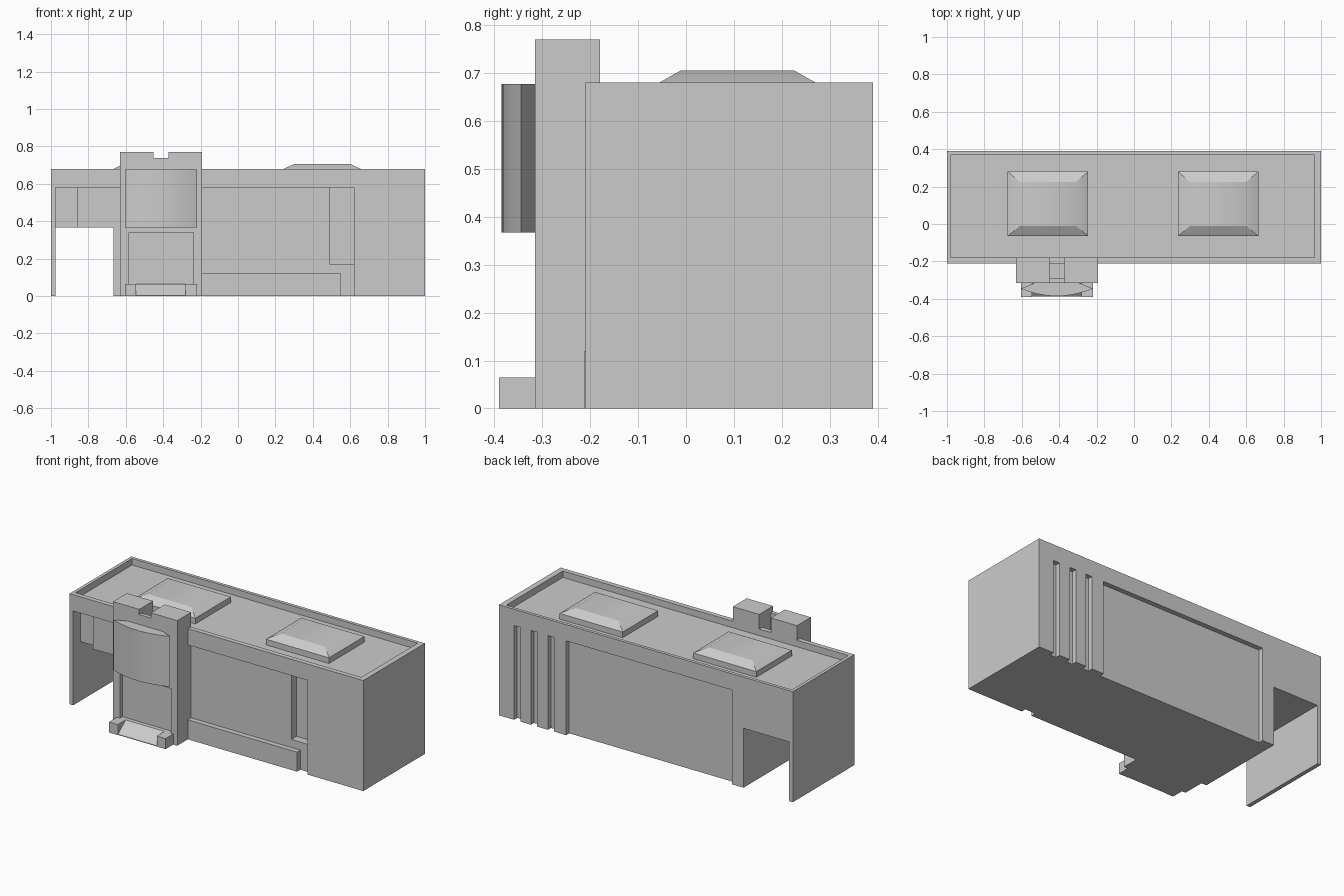
import bpy, bmesh, math

scene_cube = bpy.data.objects.get("Cube")
if scene_cube:
    bpy.data.objects.remove(scene_cube, do_unlink=True)

GREY = (0.6, 0.6, 0.6, 1)
mat = bpy.data.materials.new("light grey")
mat.use_nodes = True
mat.diffuse_color = GREY
mat.node_tree.nodes["Principled BSDF"].inputs["Base Color"].default_value = GREY


def add_object(name, bm):
    bmesh.ops.recalc_face_normals(bm, faces=bm.faces[:])
    mesh = bpy.data.meshes.new(name)
    bm.to_mesh(mesh)
    bm.free()
    mesh.materials.append(mat)
    obj = bpy.data.objects.new(name, mesh)
    bpy.context.collection.objects.link(obj)
    return obj


def box(name, xs, ys, zs):
    bm = bmesh.new()
    bmesh.ops.create_cube(bm, size=1)
    for v in bm.verts:
        v.co = [r[0] if c < 0 else r[1] for c, r in zip(v.co, (xs, ys, zs))]
    return add_object(name, bm)


def prism(name, points, vector):
    """Extrude a closed outline of 3D points along a vector."""
    bm = bmesh.new()
    face = bm.faces.new([bm.verts.new(p) for p in points])
    ext = bmesh.ops.extrude_face_region(bm, geom=[face], use_keep_orig=True)
    bmesh.ops.translate(bm, vec=vector,
                        verts=[g for g in ext["geom"] if isinstance(g, bmesh.types.BMVert)])
    return add_object(name, bm)


def activate(obj):
    bpy.ops.object.select_all(action="DESELECT")
    obj.select_set(True)
    bpy.context.view_layer.objects.active = obj


def carve(obj, xs, ys, zs):
    cutter = box("cutter", xs, ys, zs)
    cutter.hide_render = True
    activate(obj)
    mod = obj.modifiers.new("carve", "BOOLEAN")
    mod.operation, mod.solver, mod.object = "DIFFERENCE", "EXACT", cutter
    bpy.ops.object.modifier_apply(modifier=mod.name)
    bpy.data.objects.remove(cutter, do_unlink=True)


FRONT, BACK, TOP = -0.21, 0.39, 0.68
OUT = 0.6      # safely outside the building
LINTEL = 0.58

# Main building: sunken roof, drive-through passage, shallow wall recesses
body = box("building_body", (-1, 1), (FRONT, BACK), (0, TOP))
carve(body, (-0.98, 0.965), (-0.18, 0.37), (0.64, 1))
carve(body, (-0.975, -0.665), (-OUT, OUT), (-0.1, 0.365))
carve(body, (-0.975, 0.62), (-OUT, FRONT + 0.03), (-0.1, LINTEL))
carve(body, (-0.975, -0.86), (-OUT, FRONT + 0.07), (0.3, LINTEL))
carve(body, (0.49, 0.62), (-OUT, FRONT + 0.08), (0.17, LINTEL))
carve(body, (-0.585, 0.543), (BACK - 0.03, OUT), (-0.1, LINTEL))
for x in (0.64, 0.755, 0.87):
    carve(body, (x - 0.015, x + 0.027), (BACK - 0.03, OUT), (-0.1, LINTEL))

# Low wall along the front
box("front_low_wall", (-0.2, 0.55), (-0.212, -0.175), (0, 0.12))

# Entrance tower with split top and recessed doorway
tower = box("entrance_tower", (-0.63, -0.193), (-0.315, -0.18), (0, 0.77))
carve(tower, (-0.452, -0.372), (-OUT, 0), (0.738, 1))
carve(tower, (-0.452, -0.372), (-0.29, 0), (0.64, 1))
carve(tower, (-0.583, -0.237), (-OUT, -0.29), (0.065, 0.34))

# Bowed sign panel with chamfered back
CX, HALF = -0.4125, 0.1925
outline = [(CX + HALF * t / 6, -0.345 - 0.04 * (1 - (t / 6) ** 2), 0.367)
           for t in range(-6, 7)]
outline += [(CX + HALF - 0.075, -0.315, 0.367), (CX - HALF + 0.075, -0.315, 0.367)]
sign = prism("bowed_sign_panel", outline, (0, 0, 0.31))
activate(sign)
bpy.ops.object.shade_smooth_by_angle(angle=math.radians(25))

# Doorstep: ramp between two end blocks
prism("doorstep_ramp",
      [(-0.545, -0.315, 0), (-0.545, -0.388, 0), (-0.545, -0.388, 0.004), (-0.545, -0.315, 0.065)],
      (0.265, 0, 0))
for side, x in (("right", -0.605), ("left", -0.28)):
    box(side + "_doorstep_block", (x, x + 0.06), (-0.39, -0.315), (0, 0.065))

# Roof skylights: curb with a bevelled cap
for side, x in (("right", -0.46), ("left", 0.45)):
    light = box(side + "_skylight", (x - 0.215, x + 0.215), (-0.065, 0.28), (0.635, 0.675))
    bm = bmesh.new()
    bm.from_mesh(light.data)
    top = max(bm.faces, key=lambda f: f.calc_center_median().z)
    cap = bmesh.ops.extrude_face_region(bm, geom=[top])
    bmesh.ops.delete(bm, geom=[top], context="FACES_ONLY")
    for v in (g for g in cap["geom"] if isinstance(g, bmesh.types.BMVert)):
        v.co.x = x + math.copysign(0.15, v.co.x - x)
        v.co.y = 0.225 if v.co.y > 0.1 else -0.01
        v.co.z = 0.706
    bm.to_mesh(light.data)
    bm.free()
    activate(light)
    bpy.ops.object.shade_smooth_by_angle(angle=math.radians(28))
